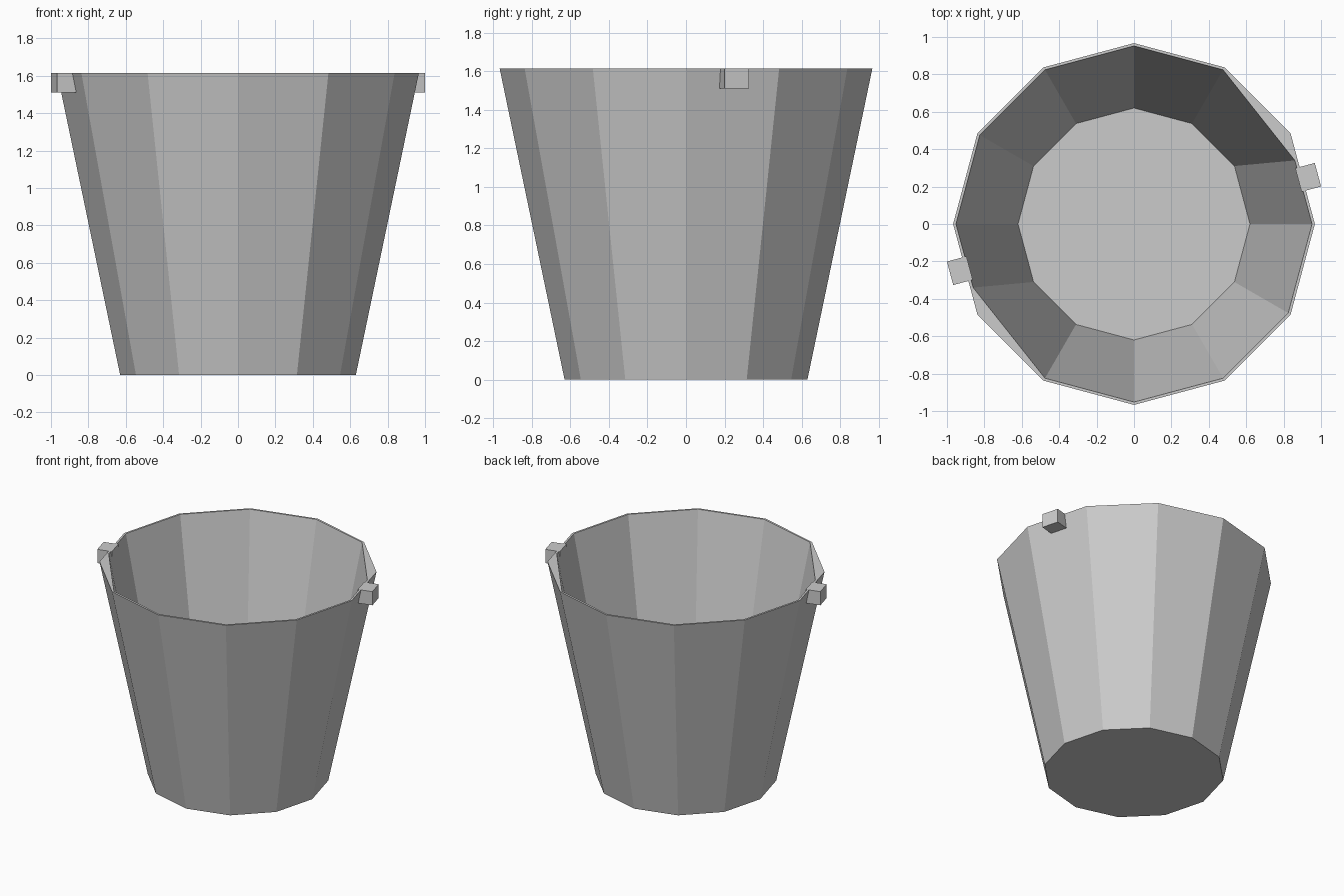
import bpy
import bmesh
from math import cos, sin, radians
from mathutils import Matrix

cube = bpy.data.objects.get("Cube")
if cube:
    bpy.data.objects.remove(cube, do_unlink=True)

SIDES = 12
HEIGHT = 1.615

metal = bpy.data.materials.new("bucket grey")
metal.use_nodes = True
grey = (0.6, 0.6, 0.6, 1)
metal.diffuse_color = grey
metal.node_tree.nodes["Principled BSDF"].inputs["Base Color"].default_value = grey


def add_object(name, bm):
    bmesh.ops.recalc_face_normals(bm, faces=bm.faces)
    mesh = bpy.data.meshes.new(name)
    bm.to_mesh(mesh)
    bm.free()
    mesh.materials.append(metal)
    obj = bpy.data.objects.new(name, mesh)
    bpy.context.collection.objects.link(obj)
    return obj


def ring(bm, radius, z):
    step = radians(360 / SIDES)
    return [bm.verts.new((radius * cos(i * step), radius * sin(i * step), z))
            for i in range(SIDES)]


# Faceted bucket: outer wall, thin rim, inner wall and floor
bm = bmesh.new()
profile = [(0.63, 0), (0.967, HEIGHT), (0.952, HEIGHT), (0.62, 0.02)]
rings = [ring(bm, r, z) for r, z in profile]

# The inner rim is pulled in beside each lug
for index, sign in ((1, 1), (7, -1)):
    rings[2][index].co = (0.86 * sign, 0.34 * sign, HEIGHT)

for low, high in zip(rings, rings[1:]):
    for i in range(SIDES):
        j = (i + 1) % SIDES
        bm.faces.new((low[i], low[j], high[j], high[i]))
bm.faces.new(rings[0][::-1])
bm.faces.new(rings[-1])
add_object("bucket", bm)

# Handle lugs, each on the middle of a wall facet
inner, outer, width, drop = 0.91, 1.018, 0.13, 0.105
for name, angle in (("left_lug", 15), ("right_lug", 195)):
    bm = bmesh.new()
    place = (Matrix.Rotation(radians(angle), 4, 'Z')
             @ Matrix.Translation(((inner + outer) / 2, 0, HEIGHT - drop / 2))
             @ Matrix.Diagonal((outer - inner, width, drop, 1)))
    bmesh.ops.create_cube(bm, size=1, matrix=place)
    add_object(name, bm)
